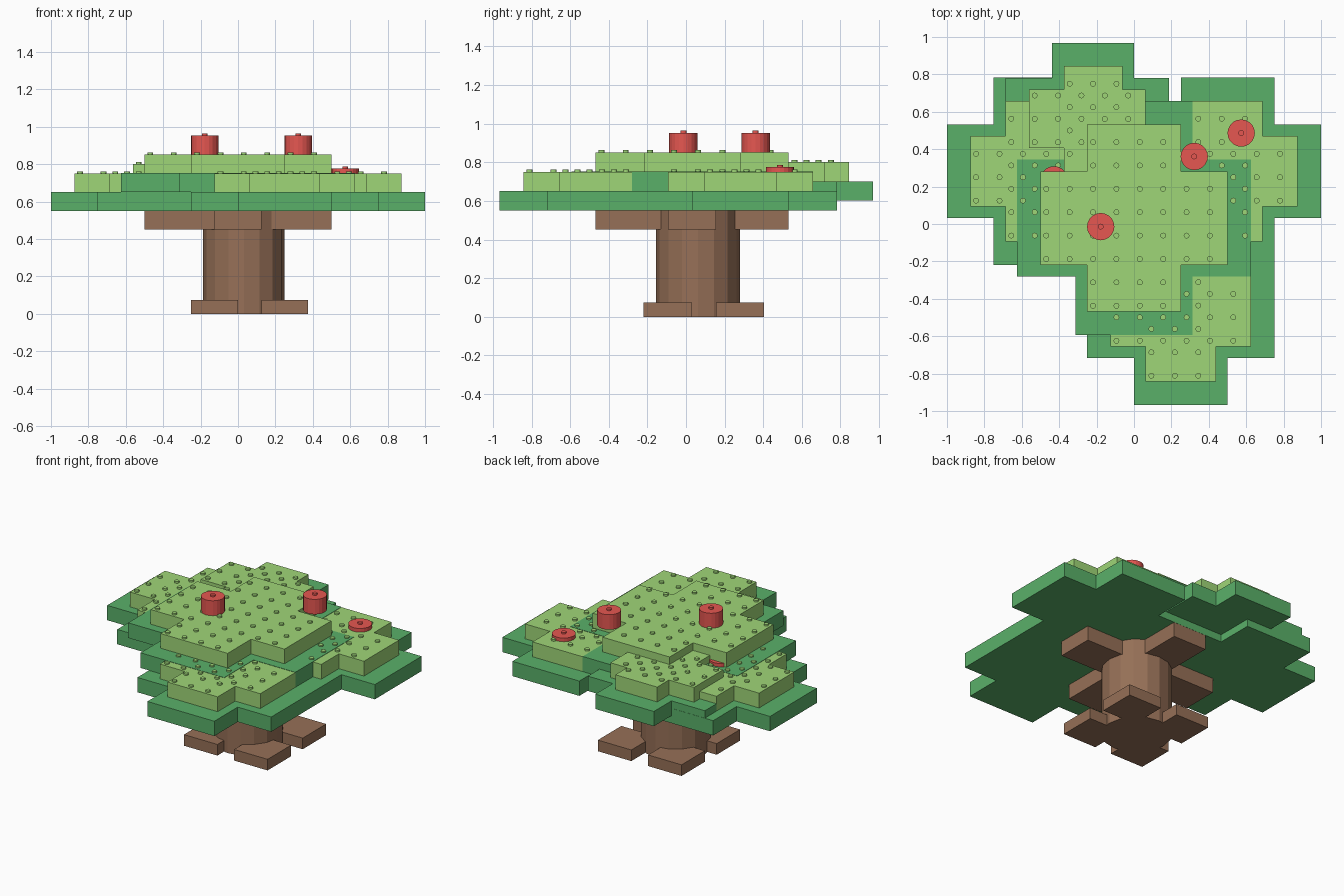
import bpy, bmesh, math

if "Cube" in bpy.data.objects:
    bpy.data.objects.remove(bpy.data.objects["Cube"])

U = 0.125  # stud pitch


def material(name, rgb):
    m = bpy.data.materials.new(name)
    m.diffuse_color = (*rgb, 1)
    m.use_nodes = True
    m.node_tree.nodes["Principled BSDF"].inputs["Base Color"].default_value = m.diffuse_color
    return m


BROWN = material("bark brown", (0.305, 0.162, 0.095))
DARK = material("leaf green", (0.102, 0.434, 0.141))
LIGHT = material("light leaf green", (0.347, 0.672, 0.185))
RED = material("fruit red", (0.79, 0.095, 0.082))


def finish(bm, name, mat):
    bmesh.ops.recalc_face_normals(bm, faces=bm.faces[:])
    me = bpy.data.meshes.new(name)
    bm.to_mesh(me)
    bm.free()
    me.materials.append(mat)
    ob = bpy.data.objects.new(name, me)
    bpy.context.collection.objects.link(ob)
    return ob


def extrude(bm, points, z0, z1):
    face = bm.faces.new([bm.verts.new((x, y, z0)) for x, y in points])
    new = bmesh.ops.extrude_face_region(bm, geom=[face], use_keep_orig=True)["geom"]
    bmesh.ops.translate(bm, vec=(0, 0, z1 - z0),
                        verts=[g for g in new if isinstance(g, bmesh.types.BMVert)])


def disc(bm, x, y, r, z0, z1, sides):
    extrude(bm, [(x + r * math.cos(2 * math.pi * i / sides),
                  y + r * math.sin(2 * math.pi * i / sides)) for i in range(sides)], z0, z1)


def stud_grid(x0, x1, y0, y1):
    nx, ny = math.ceil((x1 - x0 - 0.04) / U), math.ceil((y1 - y0 - 0.04) / U)
    return {(round(x0 + 0.031 + i * U, 3), round(y0 + 0.031 + j * U, 3))
            for i in range(nx) for j in range(ny)}


def plus_plate(name, cx, cy, size, z0, z1, mat, shift=0.0, bar=0.5, studs=False):
    """Cross-shaped plate; bar is the bar width as a share of its length."""
    h, q = size / 2, size * bar / 2
    a, b, c, d = cx - h, cx - q + shift, cx + q + shift, cx + h
    e, f, g, k = cy - h, cy - q + shift, cy + q + shift, cy + h
    bm = bmesh.new()
    extrude(bm, [(b, e), (c, e), (c, f), (d, f), (d, g), (c, g),
                 (c, k), (b, k), (b, g), (a, g), (a, f), (b, f)], z0, z1)
    finish(bm, name, mat)
    if studs:
        bm = bmesh.new()
        for x, y in sorted(stud_grid(a, d, f, g) | stud_grid(b, c, e, k)):
            disc(bm, x, y, 0.0155, z1 - 0.005, z1 + 0.011, 12)
        finish(bm, name + "_studs", mat)


# Roots: four square feet around the trunk
for i, x in enumerate((-0.25, 0.125)):
    for j, y in enumerate((-0.22, 0.155)):
        bm = bmesh.new()
        extrude(bm, [(x, y), (x + 0.25, y), (x + 0.25, y + 0.25), (x, y + 0.25)], 0, 0.075)
        finish(bm, ("left", "right")[i] + ("_front", "_back")[j] + "_root", BROWN)

# Trunk
bm = bmesh.new()
disc(bm, 0.031, 0.062, 0.217, 0, 0.455, 16)
disc_top = 0.551
disc(bm, 0.031, 0.062, 0.2165, 0.454, disc_top, 16)
finish(bm, "trunk", BROWN)

# Branches reaching out under the canopy
plus_plate("branches", 0, 0.031, 1.0, 0.452, 0.552, BROWN, bar=0.25)

# Three leaf clusters: dark plate below, smaller studded plate above
for name, cx, cy in (("left", -0.5, 0.282), ("right", 0.5, 0.282), ("front", 0.25, -0.467)):
    plus_plate(name + "_lower_leaves", cx, cy, 1.0, 0.551, 0.651, DARK)
    plus_plate(name + "_upper_leaves", cx, cy, 0.75, 0.651, 0.751, LIGHT, studs=True)

# Back cluster sits half a step higher
plus_plate("back_lower_leaves", -0.25, 0.531, 0.875, 0.601, 0.701, DARK, shift=0.031)
plus_plate("back_upper_leaves", -0.25, 0.531, 0.625, 0.701, 0.801, LIGHT, shift=0.031, studs=True)

# Central crown
plus_plate("crown_lower_leaves", 0, 0.032, 1.25, 0.651, 0.753, DARK)
plus_plate("crown_upper_leaves", 0, 0.032, 1.0, 0.752, 0.852, LIGHT, studs=True)

# Fruit: two tall, two flat
for name, x, y, z0, z1 in (("crown_fruit", -0.178, -0.014, 0.852, 0.953),
                           ("back_fruit", 0.322, 0.361, 0.852, 0.953),
                           ("right_flat_fruit", 0.573, 0.486, 0.75, 0.776),
                           ("left_flat_fruit", -0.427, 0.236, 0.75, 0.776)):
    bm = bmesh.new()
    disc(bm, x, y, 0.073, z0, z1, 20)
    disc(bm, x, y, 0.0155, z1 - 0.005, z1 + 0.011, 12)
    finish(bm, name, RED)
